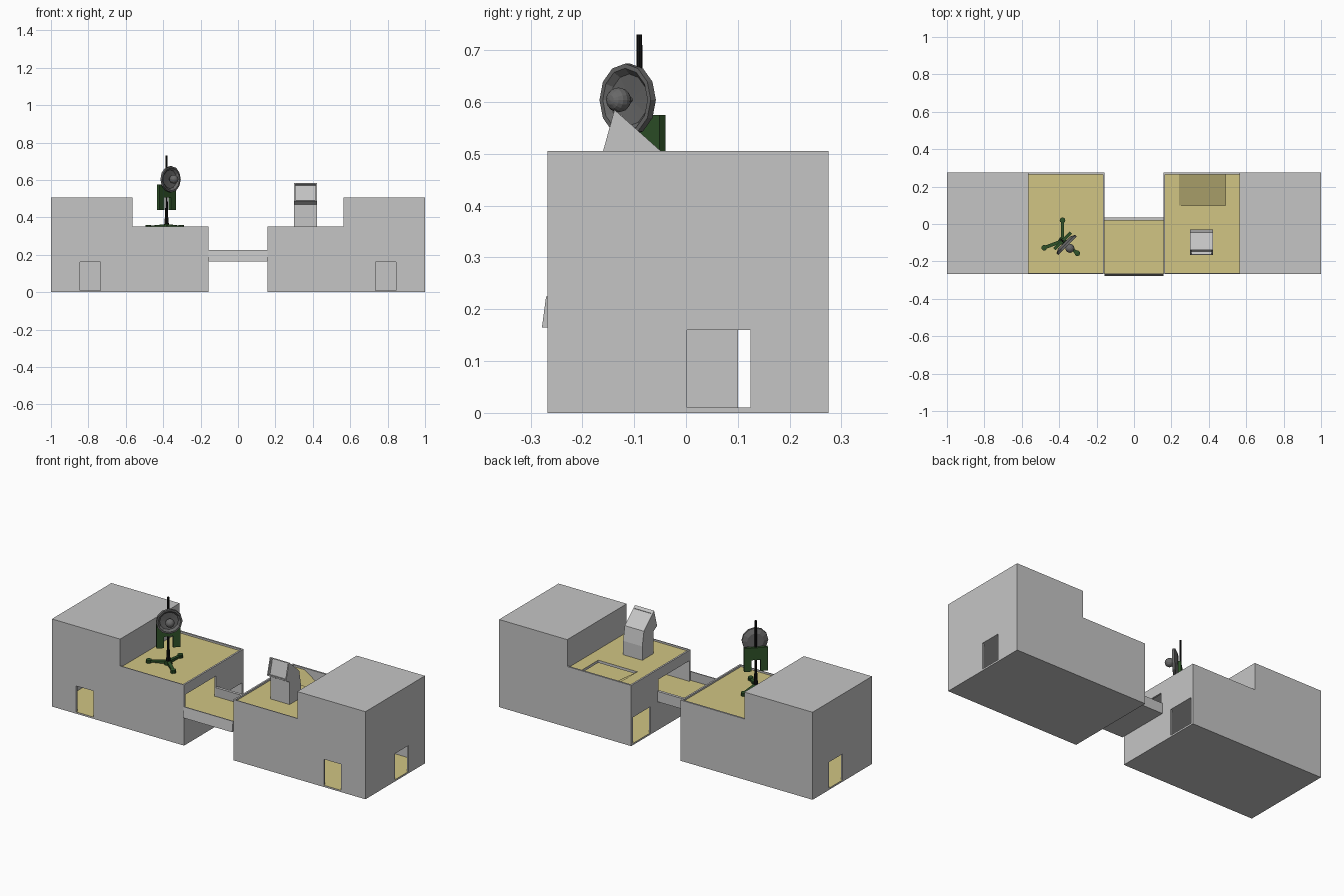
import bpy, bmesh, math
from mathutils import Vector, Matrix

if "Cube" in bpy.data.objects:
    bpy.data.objects.remove(bpy.data.objects["Cube"])


def mat(name, r, g, b):
    m = bpy.data.materials.new(name)
    m.diffuse_color = (r, g, b, 1)
    m.use_nodes = True
    m.node_tree.nodes["Principled BSDF"].inputs["Base Color"].default_value = m.diffuse_color
    return m


GREY = mat("concrete grey", .56, .56, .56)
YELLOW = mat("floor yellow", .64, .56, .23)
GREEN = mat("dark green", .028, .085, .022)
BLACK = mat("black", .006, .006, .006)
STEEL = mat("steel grey", .14, .14, .14)


def finish(bm, name, *mats):
    bmesh.ops.recalc_face_normals(bm, faces=bm.faces)
    me = bpy.data.meshes.new(name)
    bm.to_mesh(me)
    bm.free()
    for m in mats:
        me.materials.append(m)
    ob = bpy.data.objects.new(name, me)
    bpy.context.collection.objects.link(ob)
    return ob


def prism(name, pts, a, b, axis, *mats, matrix=None):
    """Extrude a profile: axis 'y' takes (x, z) points, axis 'x' takes (y, z)."""
    bm = bmesh.new()
    put = (lambda p, t: (p[0], t, p[1])) if axis == 'y' else (lambda p, t: (t, p[0], p[1]))
    lo = [bm.verts.new(put(p, a)) for p in pts]
    hi = [bm.verts.new(put(p, b)) for p in pts]
    bm.faces.new(lo)
    bm.faces.new(hi[::-1])
    for i in range(len(pts)):
        j = (i + 1) % len(pts)
        bm.faces.new((lo[i], hi[i], hi[j], lo[j]))
    if matrix:
        bm.transform(matrix)
    return finish(bm, name, *mats)


def box(name, x0, x1, y0, y1, z0, z1, *mats):
    return prism(name, [(x0, z0), (x1, z0), (x1, z1), (x0, z1)], y0, y1, 'y', *mats)


def cut(ob, cutter):
    md = ob.modifiers.new("cut", 'BOOLEAN')
    md.operation, md.solver, md.object = 'DIFFERENCE', 'EXACT', cutter
    cutter.hide_render = True
    bpy.context.view_layer.objects.active = ob
    bpy.ops.object.modifier_apply(modifier=md.name)
    bpy.data.objects.remove(cutter)


def spin(name, prof, sides, material, matrix):
    """Revolve (radius, height) points around local z."""
    bm = bmesh.new()
    rings = []
    for r, h in prof:
        if r == 0:
            rings.append([bm.verts.new((0, 0, h))] * sides)
        else:
            rings.append([bm.verts.new((r * math.cos(2 * math.pi * k / sides),
                                        r * math.sin(2 * math.pi * k / sides), h)) for k in range(sides)])
    for A, B in zip(rings, rings[1:]):
        for k in range(sides):
            n = (k + 1) % sides
            q = list(dict.fromkeys((A[k], A[n], B[n], B[k])))
            if len(q) > 2:
                bm.faces.new(q)
    bm.transform(matrix)
    return finish(bm, name, material)


# two hollow buildings, mirrored, each with a raised block and a roof deck
Y0, Y1 = -.267, .275
for side, s in (("left", -1), ("right", 1)):
    shell = prism(side + "_building", [(s * x, z) for x, z in (
        (.157, 0), (1, 0), (1, .505), (.565, .505), (.565, .35), (.157, .35))], Y0, Y1, 'y', GREY, YELLOW)
    holes = [
        (.167, .99, Y0 + .01, Y1 - .01, .01, .16),      # ground floor room
        (.167, .99, Y0 + .01, Y1 - .01, .17, .325),     # upper room
        (.575, .99, Y0 + .01, Y1 - .01, .30, .495),     # raised room
        (.167, .565, Y0 + .005, Y1 - .01, .34, .40),    # roof deck recess
        (.735, .845, Y0 - .05, Y0 + .05, .01, .16),     # front door
        (.95, 1.05, .002, .124, .01, .16),              # end door
        (.10, .20, .10, .26, .01, .16),                 # inner door
        (.10, .20, Y0 + .012, .025, .17, .29),          # bridge doorway
    ]
    if s > 0:
        holes.append((.24, .49, .10, Y1 - .01, .30, .40))   # ramp opening
    for h in holes:
        x0, x1 = sorted((s * h[0], s * h[1]))
        cut(shell, box("cutter", x0, x1, *h[2:], GREY))
    for p in shell.data.polygons:
        p.material_index = 1 if p.normal.z > .9 and p.center.z < .345 else 0

# ramp down from the roof opening to the upper floor
ramp = prism("roof_ramp", [(.24, .34), (.49, .17), (.475, .17), (.24, .33)], .10, Y1 - .01, 'y', GREY, YELLOW)
for p in ramp.data.polygons:
    p.material_index = 1 if p.normal.z > .3 else 0

# bridge: floor slab and two parapets
deck = box("bridge_floor", -.157, .157, -.27, .03, .165, .172, GREY, YELLOW)
for p in deck.data.polygons:
    p.material_index = 1 if p.normal.z > .9 else 0
prism("bridge_front_wall", [(-.278, .165), (-.268, .165), (-.264, .225), (-.27, .225)], -.157, .157, 'x', GREY)
prism("bridge_back_wall", [(.024, .165), (.036, .165), (.036, .225), (.02, .225)], -.157, .157, 'x', GREY)

# control console with a recessed screen
console = prism("console", [(-.132, .34), (-.03, .34), (-.03, .42), (-.045, .502), (-.138, .585),
                            (-.165, .487), (-.132, .468)], .30, .422, 'x', GREY)
bm = bmesh.new()
bm.from_mesh(console.data)
bm.normal_update()
front = max(bm.faces, key=lambda f: -f.normal.y if f.calc_center_median().z > .5 else -9)
bmesh.ops.inset_region(bm, faces=[front], thickness=.009)
n = front.normal.copy()
res = bmesh.ops.extrude_face_region(bm, geom=[front])
bmesh.ops.translate(bm, verts=[g for g in res["geom"] if isinstance(g, bmesh.types.BMVert)], vec=n * -.018)
if front.is_valid:
    bmesh.ops.delete(bm, geom=[front], context='FACES_ONLY')
bm.to_mesh(console.data)
bm.free()

# dish stand: mast and tripod
C = Vector((-.382, -.09, 0))
spin("mast", [(0, .345), (.014, .345), (.009, .40), (.0065, .46), (.0055, .73), (0, .73)], 8, BLACK,
     Matrix.Translation(C))
spin("tripod_hub", [(0, .342), (.022, .342), (.018, .362), (0, .366)], 8, GREEN, Matrix.Translation(C))
for i, (fx, fy) in enumerate(((-.48, -.127), (-.382, .02), (-.303, -.157))):
    d = Vector((fx, fy, 0)) - C
    M = Matrix.Translation(C) @ Matrix.Rotation(math.atan2(d.y, d.x), 4, 'Z')
    prism(f"tripod_leg_{i}", [(0, .346), (d.length, .346), (d.length, .354), (0, .364)],
          -.009, .009, 'y', GREEN, matrix=M)
    spin(f"tripod_foot_{i}", [(0, .34), (.015, .34), (.015, .358), (0, .360)], 10, GREEN,
         Matrix.Translation((fx, fy, 0)))

# inverted U bracket, dish and feed ball, all facing front right
bracket = [(-.063, .575), (.063, .575), (.063, .44), (.024, .44), (.024, .505),
           (-.024, .505), (-.024, .44), (-.063, .44)]
prism("bracket", bracket, -.008, .008, 'y', GREEN,
      matrix=Matrix.Translation(C) @ Matrix.Rotation(math.radians(45), 4, 'Z'))
axis = Vector((1, -1, 0)).normalized()
face = Matrix.Translation((-.364, -.109, .604)) @ axis.to_track_quat('Z', 'Y').to_matrix().to_4x4()
spin("dish", [(0, -.014), (.045, -.014), (.07, -.002), (.07, .012), (.061, .012), (.05, .001), (0, -.004)],
     12, STEEL, face)
spin("feed_rod", [(0, -.004), (.005, -.004), (.005, .025), (0, .025)], 8, STEEL, face)
ball = spin("feed_ball", [(.024 * math.sin(math.pi * k / 8) if 0 < k < 8 else 0,
                           .03 - .024 * math.cos(math.pi * k / 8)) for k in range(9)], 16, STEEL, face)
